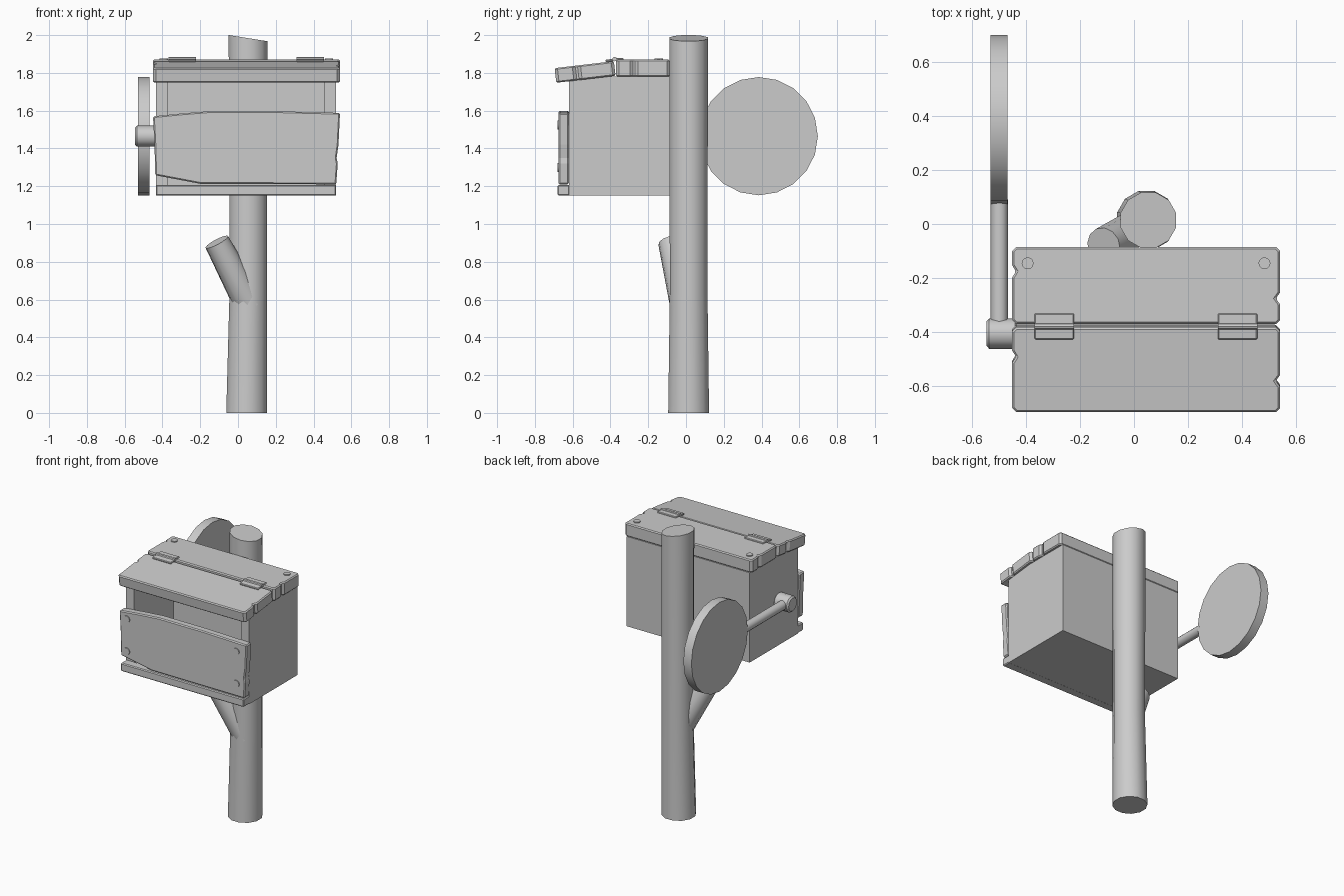
import bpy, bmesh, math
from mathutils import Vector, Matrix

if "Cube" in bpy.data.objects:
    bpy.data.objects.remove(bpy.data.objects["Cube"])

grey = bpy.data.materials.new("plain grey")
grey.diffuse_color = (0.6, 0.6, 0.6, 1)
grey.use_nodes = True
grey.node_tree.nodes["Principled BSDF"].inputs["Base Color"].default_value = grey.diffuse_color


def finish(name, bm, bevel=0.0, smooth=True):
    bmesh.ops.recalc_face_normals(bm, faces=bm.faces)
    mesh = bpy.data.meshes.new(name)
    bm.to_mesh(mesh)
    bm.free()
    ob = bpy.data.objects.new(name, mesh)
    bpy.context.collection.objects.link(ob)
    mesh.materials.append(grey)
    if bevel:
        mod = ob.modifiers.new("worn edges", 'BEVEL')
        mod.width = bevel
        mod.segments = 1
        mod.limit_method = 'ANGLE'
        mod.angle_limit = math.radians(50)
    if smooth:
        bpy.ops.object.select_all(action='DESELECT')
        ob.select_set(True)
        bpy.context.view_layer.objects.active = ob
        bpy.ops.object.shade_smooth_by_angle(angle=math.radians(35))
    return ob


def box(name, lo, hi, bevel=0.0):
    lo, hi = Vector(lo), Vector(hi)
    size = hi - lo
    bm = bmesh.new()
    bmesh.ops.create_cube(bm, size=1, matrix=Matrix.Translation((lo + hi) / 2) @ Matrix.Diagonal((*size, 1)))
    return finish(name, bm, bevel, False)


def prism(name, points, push, bevel=0.0):
    # points are 3D and flat, push is the extrusion vector
    bm = bmesh.new()
    face = bm.faces.new([bm.verts.new(p) for p in points])
    new = bmesh.ops.extrude_face_region(bm, geom=[face])["geom"]
    bmesh.ops.translate(bm, vec=push, verts=[v for v in new if isinstance(v, bmesh.types.BMVert)])
    return finish(name, bm, bevel, False)


def rod(name, a, b, r1, r2=None, sides=12, bevel=0.0, spin=0.0):
    a, b = Vector(a), Vector(b)
    turn = (b - a).to_track_quat('Z', 'Y').to_matrix().to_4x4()
    m = Matrix.Translation((a + b) / 2) @ turn @ Matrix.Rotation(spin, 4, 'Z')
    bm = bmesh.new()
    bmesh.ops.create_cone(bm, cap_ends=True, segments=sides, radius1=r1,
                          radius2=r1 if r2 is None else r2, depth=(b - a).length, matrix=m)
    return finish(name, bm, bevel)


# post: stacked rings with a flared foot and slanted top
bm = bmesh.new()
rings = []
for z, cx, cy, r, slant in [(0, .046, .014, .112, 0), (.65, .055, .014, .103, 0), (1.984, .053, .014, .106, -.16)]:
    ring = []
    for i in range(12):
        a = math.tau * (i + .5) / 12
        dx = r * math.cos(a)
        ring.append(bm.verts.new((cx + dx, cy + r * math.sin(a), z + slant * dx)))
    rings.append(ring)
for low, high in zip(rings, rings[1:]):
    for i in range(12):
        j = (i + 1) % 12
        bm.faces.new((low[i], low[j], high[j], high[i]))
bm.faces.new(rings[0])
bm.faces.new(rings[-1])
finish("post", bm)

# cut branch stub
rod("branch_stub", (.065, 0, .57), (-.112, -.08, .905), .085, .068)

# hollow box with the front opened
bm = bmesh.new()
bmesh.ops.create_cube(bm, size=1, matrix=Matrix.Translation((.0425, -.3525, 1.465)) @ Matrix.Diagonal((.955, .535, .63, 1)))
front = min(bm.faces, key=lambda f: f.calc_center_median().y)
bmesh.ops.inset_region(bm, faces=[front], thickness=.088)
for v in front.verts:
    v.co.z = 1.2 if v.co.z < 1.465 else 1.768
new = bmesh.ops.extrude_face_region(bm, geom=[front])["geom"]
bmesh.ops.translate(bm, vec=(0, .44, 0), verts=[v for v in new if isinstance(v, bmesh.types.BMVert)])
bmesh.ops.delete(bm, geom=[front], context='FACES')
finish("box_body", bm, smooth=False)

# front planks
box("front_sill", (-.435, -.68, 1.15), (.52, -.615, 1.207), .006)
outline = [(-.45, 1.57), (-.3, 1.585), (-.14, 1.598), (.2, 1.597), (.54, 1.588), (.532, 1.42), (.522, 1.35),
           (.528, 1.32), (.52, 1.21), (-.2, 1.213), (-.438, 1.258), (-.442, 1.42)]
prism("front_board", [(x, -.675, z) for x, z in outline], (0, .055, 0), .007)
for x in (-.39, .46):
    for z in (1.3, 1.525):
        rod("board_nail", (x, -.681, z), (x, -.665, z), .024)


# lid planks, chipped on both ends; local origin is the top back edge
def lid_plank(name, length, thick, chips_left, chips_right):
    c = .015
    pts = [(.54 - c, 0), (-.45 + c, 0), (-.45, -c)]
    for y in chips_left:
        pts += [(-.45, y + .022), (-.436, y), (-.45, y - .022)]
    pts += [(-.45, -length + c), (-.45 + c, -length), (.54 - c, -length), (.54, -length + c)]
    for y in chips_right:
        pts += [(.54, y - .022), (.524, y), (.54, y + .022)]
    pts.append((.54, -c))
    return prism(name, [(x, y, 0) for x, y in pts], (0, 0, -thick), .007)


lid_back = lid_plank("lid_back", .285, .09, [-.09], [-.19])
lid_back.location = (0, -.085, 1.87)
lid_front = lid_plank("lid_front", .316, .078, [-.11], [-.2])
lid_front.location = (0, -.382, 1.862)
lid_front.rotation_euler.x = math.radians(6.7)

# hinges: two leaves and a pin
for x in (-.295, .3825):
    box("hinge_leaf_back", (x - .073, -.38, 1.865), (x + .073, -.33, 1.878), .004)
    leaf = box("hinge_leaf_front", (x - .073, -.046, -.004), (x + .073, 0, .009), .004)
    leaf.location = (0, -.38, 1.866)
    leaf.rotation_euler.x = math.radians(6.7)
    rod("hinge_pin", (x - .073, -.378, 1.873), (x + .073, -.378, 1.873), .012, sides=8)

# lid nails
for x in (-.393, .482):
    rod("lid_nail", (x, -.145, 1.86), (x, -.145, 1.877), .022)

# side signal flag: hub, arm and disc
rod("flag_hub", (-.545, -.405, 1.465), (-.43, -.405, 1.465), .056, sides=12, bevel=.01)
rod("flag_arm", (-.4975, -.38, 1.465), (-.4975, .09, 1.465), .032)
rod("flag_disc", (-.53, .385, 1.465), (-.468, .385, 1.465), .313, sides=20)
